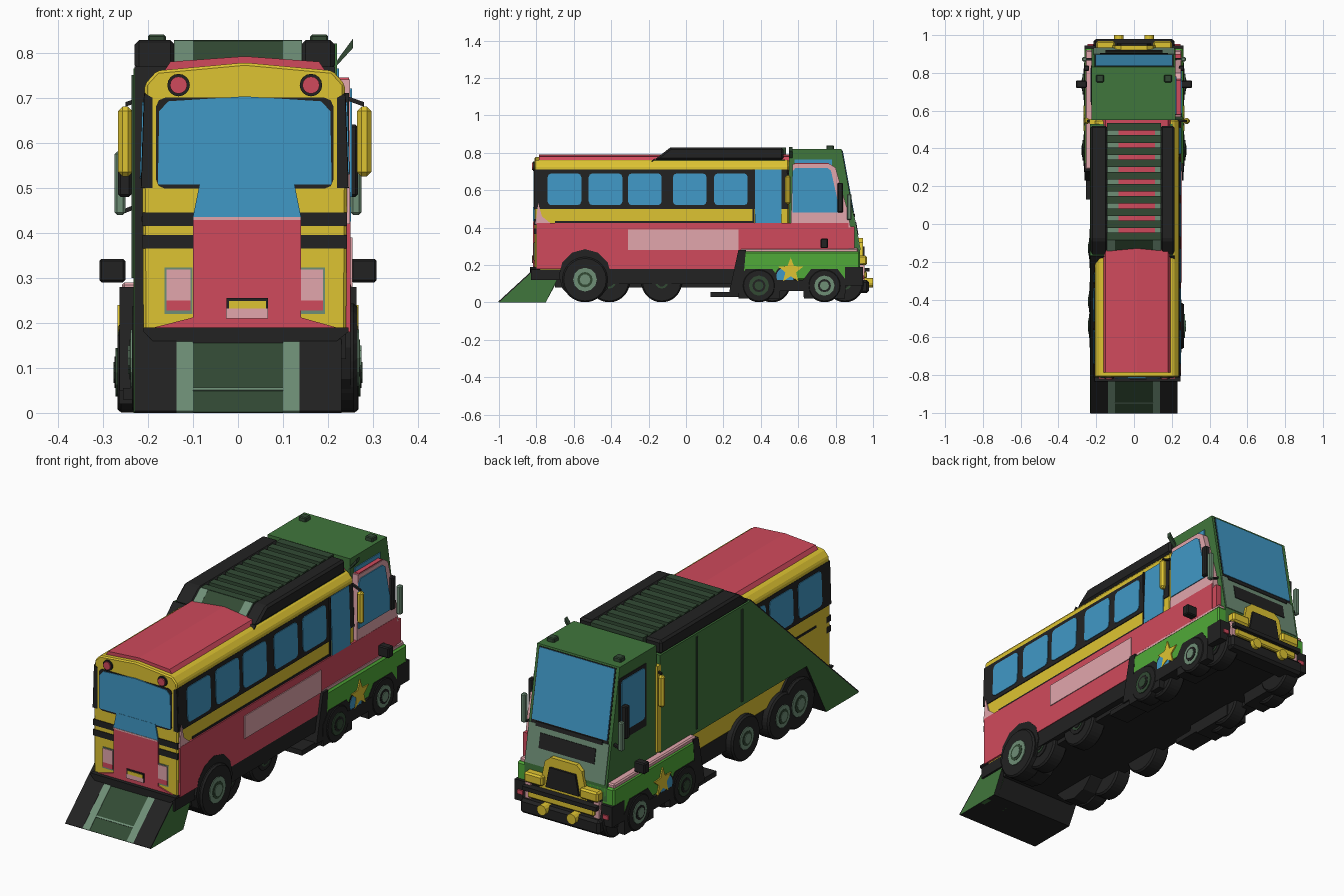
import bpy, bmesh, math
from mathutils import Vector

if "Cube" in bpy.data.objects:
    bpy.data.objects.remove(bpy.data.objects["Cube"])


def lin(c):
    c /= 255
    return c / 12.92 if c <= 0.04045 else ((c + 0.055) / 1.055) ** 2.4


def material(name, r, g, b):
    m = bpy.data.materials.new(name)
    m.diffuse_color = (lin(r), lin(g), lin(b), 1)
    m.use_nodes = True
    m.node_tree.nodes["Principled BSDF"].inputs["Base Color"].default_value = m.diffuse_color
    return m


RED = material("red", 208, 74, 92)
YELLOW = material("yellow", 222, 196, 50)
BLUE = material("glass blue", 64, 152, 198)
BLACK = material("black", 34, 34, 34)
GREEN = material("truck green", 64, 118, 60)
DARK = material("dark green", 50, 74, 52)
LIME = material("bright green", 80, 170, 56)
PINK = material("pink", 226, 166, 172)
GREY = material("grey green", 110, 142, 118)


def prism(name, axis, pts, a, b, mat, bevel=0):
    """Extrude a 2D outline along an axis: x -> (y,z), y -> (x,z), z -> (x,y)."""
    def at(p, t):
        return {"x": (t, p[0], p[1]), "y": (p[0], t, p[1]), "z": (p[0], p[1], t)}[axis]
    bm = bmesh.new()
    lo = [bm.verts.new(at(p, a)) for p in pts]
    hi = [bm.verts.new(at(p, b)) for p in pts]
    bm.faces.new(lo)
    bm.faces.new(hi)
    n = len(pts)
    for i in range(n):
        j = (i + 1) % n
        bm.faces.new((lo[i], lo[j], hi[j], hi[i]))
    bmesh.ops.recalc_face_normals(bm, faces=bm.faces)
    if bevel:
        bmesh.ops.bevel(bm, geom=bm.edges[:], offset=bevel, segments=1, affect='EDGES')
    me = bpy.data.meshes.new(name)
    bm.to_mesh(me)
    bm.free()
    me.materials.append(mat)
    ob = bpy.data.objects.new(name, me)
    bpy.context.collection.objects.link(ob)
    return ob


def rect(a0, a1, b0, b1, r=0):
    if not r:
        return [(a0, b0), (a1, b0), (a1, b1), (a0, b1)]
    pts = []
    for k, (ca, cb) in enumerate(((a1 - r, b1 - r), (a0 + r, b1 - r), (a0 + r, b0 + r), (a1 - r, b0 + r))):
        for d in (0, 45, 90):
            t = math.radians(90 * k + d)
            pts.append((ca + r * math.cos(t), cb + r * math.sin(t)))
    return pts


def disc(ca, cb, r, n=20):
    return [(ca + r * math.cos(2 * math.pi * i / n), cb + r * math.sin(2 * math.pi * i / n)) for i in range(n)]


def box(name, x0, x1, y0, y1, z0, z1, mat, bevel=0):
    return prism(name, "x", rect(y0, y1, z0, z1), x0, x1, mat, bevel)


def slab(name, p, q, t, x0, x1, mat):
    """Thin plate lying on the sloping line p-q, raised by t."""
    p, q = Vector(p), Vector(q)
    d = (q - p).normalized()
    n = Vector((-d.y, d.x)) * t
    return prism(name, "x", [p, q, q + n, p + n], x0, x1, mat)


def wheel(name, s, y, r, outer, hub=0.5, cx=0, width=0.08, mat=GREY, ring=DARK):
    def X(v):
        return cx + s * v
    prism(name + "_tyre", "x", disc(y, r, r), X(outer - width), X(outer), BLACK, 0.008)
    prism(name + "_hub", "x", disc(y, r, r * hub, 12), X(outer - 0.02), X(outer + 0.004), mat)
    prism(name + "_hub_ring", "x", disc(y, r, r * hub * 0.65, 12), X(outer), X(outer + 0.006), ring)
    prism(name + "_hub_cap", "x", disc(y, r, r * hub * 0.45, 10), X(outer), X(outer + 0.009), mat)


def bus_glass(name, pts, s):
    """Side glass that leans with the window band."""
    ob = prism(name, "x", pts, 0, .005, BLUE)
    for v in ob.data.vertices:
        v.co.x = CX + s * (.229 - (v.co.z - .5) * .033 + v.co.x)


# ---- Bus body, roof and window band
CX = 0.015
sec = [(-.225, .17), (.225, .17), (.227, .5), (.222, .73), (.195, .76), (0, .778),
       (-.195, .76), (-.222, .73), (-.227, .5)]
prism("bus_body", "y", [(CX + x, z) for x, z in sec], -.81, .55, YELLOW, 0.006)
prism("bus_roof", "y", [(CX - .185, .75), (CX + .185, .75), (CX + .165, .78), (CX, .792), (CX - .165, .78)],
      -.785, .55, RED)
prism("bus_window_band", "y", [(CX + x, z) for x, z in
      [(-.231, .5), (.231, .5), (.224, .71), (-.224, .71)]], -.806, .545, BLACK)
for s in (-1, 1):
    for yc in (-.65, -.43, -.22, .02, .24):
        bus_glass("bus_side_window", rect(yc - .09, yc + .09, .52, .69, .02), s)
    bus_glass("bus_door_glass", rect(.37, .51, .425, .71), s)
    box("bus_door_post", *sorted((CX + s * .2, CX + s * .2315)), .355, .365, .425, .71, BLACK)
    box("bus_stripe", *sorted((CX + s * .2, CX + s * .229)), -.7, .36, .425, .436, BLACK)
    # bus mirrors
    xm = CX + s * .265
    box("bus_mirror", xm - .016, xm + .016, .53, .56, .525, .68, YELLOW, .01)
    prism("bus_mirror_arm", "y", [(CX + s * .21, .71), (xm, .69), (xm, .68), (CX + s * .21, .70)], .54, .55, BLACK)

# ---- Bus face towards -y
F = -.81
prism("face_stripe_high", "y", rect(-.212, .242, .415, .445), F - .003, F + .03, BLACK)
prism("face_stripe_low", "y", rect(-.212, .242, .365, .395), F - .003, F + .03, BLACK)
prism("face_window_frame", "y", rect(-.182, .212, .498, .7, .02), F - .003, F + .03, BLACK)
prism("face_window", "y", [(-.178, .507), (.208, .507), (.205, .67), (.185, .692), (.015, .703),
                           (-.155, .692), (-.175, .67)], F - .006, F, BLUE)
prism("face_door_glass", "y", [(-.1, .435), (.14, .435), (.125, .51), (-.085, .51)], F - .007, F, BLUE)
prism("face_panel", "y", rect(-.1, .14, .2, .428), F - .008, F, RED)
prism("face_panel_trim", "y", rect(-.1, .14, .428, .435), F - .009, F, PINK)
prism("face_sill", "y", [(-.205, .185), (.235, .185), (.14, .212), (-.1, .212)], F - .007, F, RED)
prism("plate_holder", "y", rect(-.025, .067, .21, .255), F - .012, F, BLACK)
prism("plate_top", "y", rect(-.02, .062, .232, .248), F - .014, F, YELLOW)
prism("plate_low", "y", rect(-.027, .067, .21, .232), F - .014, F, PINK)
for s in (-1, 1):
    c = CX + s * .147
    prism("lamp_frame", "y", rect(c - .031, c + .031, .22, .323), F - .003, F, GREY)
    prism("lamp_pink", "y", rect(c - .027, c + .027, .25, .318), F - .006, F, PINK)
    prism("lamp_red", "y", rect(c - .027, c + .027, .227, .25), F - .006, F, RED)
    prism("signal_ring", "y", disc(c, .728, .025, 16), F - .008, F + .02, BLACK)
    prism("signal_lamp", "y", disc(c, .728, .019, 16), F - .014, F, RED)
    prism("corner_band", "y", [(CX + s * .205, .5), (CX + s * .23, .5), (CX + s * .223, .71), (CX + s * .205, .7)],
          F - .003, F + .02, BLACK)
prism("bus_bumper", "y", [(-.21, .18), (-.19, .16), (0, .14), (.22, .16), (.245, .18), (.245, .19), (-.21, .19)],
      -.835, -.78, BLACK)

# ---- Long red side of the snack van, with its cab
box("van_side", .1, .25, -.8, .87, .18, .425, RED)
box("van_side_panel", .24, .254, -.31, .28, .28, .39, PINK)
prism("van_tail_fin", "x", [(-.805, .42), (-.72, .42), (-.77, .46), (-.79, .53)], .2, .249, PINK)
prism("van_cab", "x", [(.56, .4), (.88, .4), (.865, .49), (.8, .72), (.77, .74), (.57, .74)], .1, .249, PINK)
prism("van_cab_roof", "x", [(.575, .73), (.78, .73), (.76, .745), (.58, .745)], .1, .246, RED)
prism("van_cab_window", "x", [(.57, .48), (.825, .48), (.775, .705), (.755, .72), (.585, .72), (.57, .7)],
      .24, .253, BLUE)
box("van_nose", .1, .248, .6, .9, .27, .405, RED)
for s in (-1, 1):
    box("van_mirror", *sorted((s * .237, s * .266)), .81, .84, .48, .64, BLACK, .005)

# ---- Green collection truck: wedge body, slope, louvred roof
body = prism("truck_body", "x", [(-1, 0), (-.75, 0), (-.6, .28), (.53, .28), (.53, .765), (-.166, .765)],
             -.232, .205, GREEN)
box("ramp_right_side", .1, .226, -.85, -.8, .0, .1, GREEN)
prism("ramp_side", "x", [(-1, 0), (-.75, 0), (-.69, .12), (-.69, .16), (-.826, .16)], .2, .23, GREEN)
body.data.materials.append(BLACK)
for ob in (body, bpy.data.objects["ramp_side"]):
    if len(ob.data.materials) < 2:
        ob.data.materials.append(BLACK)
    for f in ob.data.polygons:
        f.material_index = 1 if f.normal.z < -.2 else 0
lo, hi = (-1, 0), (-.166, .765)
mid = (-.80, .1835)
slab("slope_centre", lo, hi, .003, -.1, .1, DARK)
for s in (-1, 1):
    slab("slope_rail", lo, hi, .005, *sorted((s * .1, s * .137)), GREY)
    slab("slope_edge", lo, mid, .006, *sorted((s * .137, s * .23)), BLACK)
    x1 = .23 if s < 0 else .215
    slab("slope_edge_high", mid, hi, .006, *sorted((s * .137, s * x1)), BLACK)
    prism("roof_rail", "x", [(-.17, .762), (-.085, .828), (.52, .828), (.52, .762)],
          *sorted((s * .14, s * x1)), BLACK, .01)
    prism("roof_slope_rail", "x", [(-.165, .764), (-.1, .764), (-.085, .828)], *sorted((s * .1, s * .142)), GREY)
slab("ramp_step", (-.95, .046), (-.944, .0515), .006, -.1, .1, GREY)
prism("roof_slope_panel", "x", [(-.165, .764), (-.1, .764), (-.086, .826)], -.1, .1, DARK)
box("roof_channel_floor", -.142, .142, -.1, .52, .76, .785, GREY)
for i in range(10):
    y = -.086 + i * .0645
    box("roof_louvre", -.142, .142, y, y + .04, .79, .828, DARK)
box("roof_louvre_end", -.142, .142, .505, .52, .78, .828, DARK)
for y in (.25, -.1):
    box("truck_rib", -.236, -.22, y - .006, y + .006, .3, .75, DARK)

# ---- Truck cab
A, B = Vector((.832, .82)), Vector((.93, .28))
prism("cab_body", "x", [(.55, .2), (.55, .82), A, B, (.93, .2)], -.225, .22, GREEN)


def cab_plate(name, z0, z1, x, t, mat):
    p, q = (A.lerp(B, (.82 - z) / .54) for z in (z0, z1))
    slab(name, p, q, -t, -x, x, mat)


cab_plate("windscreen_frame", .465, .812, .208, .002, BLACK)
cab_plate("windscreen", .48, .808, .203, .005, BLUE)
cab_plate("cab_front_panel", .28, .465, .215, .004, GREY)
cab_plate("cab_grille", .36, .43, .15, .007, BLACK)
cab_plate("wiper_strip", .455, .475, .18, .007, BLACK)
prism("cab_left_window_frame", "x", rect(.63, .84, .46, .765), -.228, -.2, BLACK)
prism("cab_left_window", "x", rect(.645, .825, .5, .75, .015), -.231, -.2, BLUE)
box("cab_left_pillar", -.235, -.2, .53, .555, .3, .72, YELLOW)
box("cab_right_window", .2, .224, .58, .78, .7, .765, BLUE)
for s in (-1, 1):
    box("roof_beacon", *sorted((s * .16, s * .2)), .75, .79, .81, .84, DARK, .004)
    box("cab_mirror", s * .262 - .012, s * .262 + .012, .86, .885, .44, .58, GREY, .005)
    prism("cab_mirror_arm", "y", [(s * .21, .47), (s * .26, .45), (s * .26, .44), (s * .21, .46)], .865, .88, BLACK)
prism("air_horn", "y", [(.2, .75), (.255, .81), (.256, .832), (.225, .79)], .55, .57, DARK)

# ---- Off-road car at the +y end
box("car_body", -.262, .262, .285, .93, .12, .272, LIME, .008)
box("car_top", -.258, .252, .29, .92, .265, .29, PINK, .006)
star = [(.56 + (.07 if i % 2 == 0 else .03) * math.cos(math.pi * (.5 + i / 5)),
         .17 + (.07 if i % 2 == 0 else .03) * math.sin(math.pi * (.5 + i / 5))) for i in range(10)]
for s in (-1, 1):
    prism("car_spot_ring", "x", disc(.53, .14, .055, 16), s * .25, s * .264, BLACK)
    prism("car_spot", "x", disc(.53, .14, .047, 16), s * .25, s * .2655, BLUE)
    prism("car_star", "x", star, s * .25, s * .268, YELLOW)
    for y in (.39, .74):
        prism("car_arch", "x", [(y - .11, .02), (y + .11, .02), (y + .115, .12), (y + .07, .18), (y - .07, .18),
                                (y - .115, .12)], s * .15, s * .2645, BLACK)
        wheel("car_wheel", s, y, .09, .268, .6, mat=GREY if y > .5 else DARK, ring=BLACK)
    box("car_mirror", *sorted((s * .25, s * .308)), .72, .76, .29, .342, BLACK, .005)
    box("car_sill", *sorted((s * .2, s * .266)), .46, .67, .06, .12, BLACK)
    box("car_mud_flap", *sorted((s * .15, s * .255)), .13, .3, .03, .055, BLACK)
    prism("mud_guard", "x", [(.23, .05), (.3, .05), (.32, .28), (.28, .28)], *sorted((s * .15, s * .263)), BLACK)
    box("car_headlamp", *sorted((s * .1, s * .2)), .91, .968, .2, .25, YELLOW, .008)
    box("car_lamp_pillar", *sorted((s * .17, s * .2)), .91, .955, .12, .2, PINK)
    box("car_corner", *sorted((s * .205, s * .263)), .85, .945, .09, .19, BLACK)
    box("car_tail_lamp", *sorted((s * .215, s * .245)), .92, .952, .125, .145, RED)
    prism("fog_lamp", "y", disc(s * .08, .105, .025, 12), .95, 1.0, YELLOW)
prism("car_hood", "y", [(-.13, .18), (.13, .18), (.1, .32), (.07, .345), (-.07, .345), (-.1, .32)],
      .9, .945, YELLOW)
prism("car_grille", "y", [(-.09, .2), (.09, .2), (.07, .3), (-.07, .3)], .93, .955, BLACK)
box("car_front", -.2, .2, .9, .945, .08, .21, BLACK)
box("car_bar", -.18, .18, .93, .968, .13, .165, YELLOW, .006)
box("car_bar_top", -.2, .2, .93, .98, .165, .185, BLACK)
box("car_bumper", -.215, .215, .88, .978, .05, .12, BLACK, .012)

# ---- Chassis, arches and the other wheels
box("chassis", -.2, .215, -.7, .92, .08, .29, BLACK)
box("right_skirt", .1, .247, -.42, .28, .1, .182, BLACK)
box("rear_step", -.19, .24, -.83, -.6, .12, .18, BLACK)
for s in (-1, 1):
    side = BLACK if s > 0 else GREY
    prism("bus_arch", "x", disc(-.54, .145, .14, 12), CX + s * .1, CX + s * .236, BLACK)
    wheel("bus_wheel", s, -.54, .122, .25, .52, CX)
    wheel("truck_rear_wheel", s, -.41, .11, .235, mat=side)
    wheel("truck_mid_wheel", s, -.13, .11, .235, mat=side)
    wheel("truck_front_wheel", s, .85, .1, .225, mat=BLACK)
    wheel("bus_front_wheel", s, .46, .1, .235, mat=BLACK)
